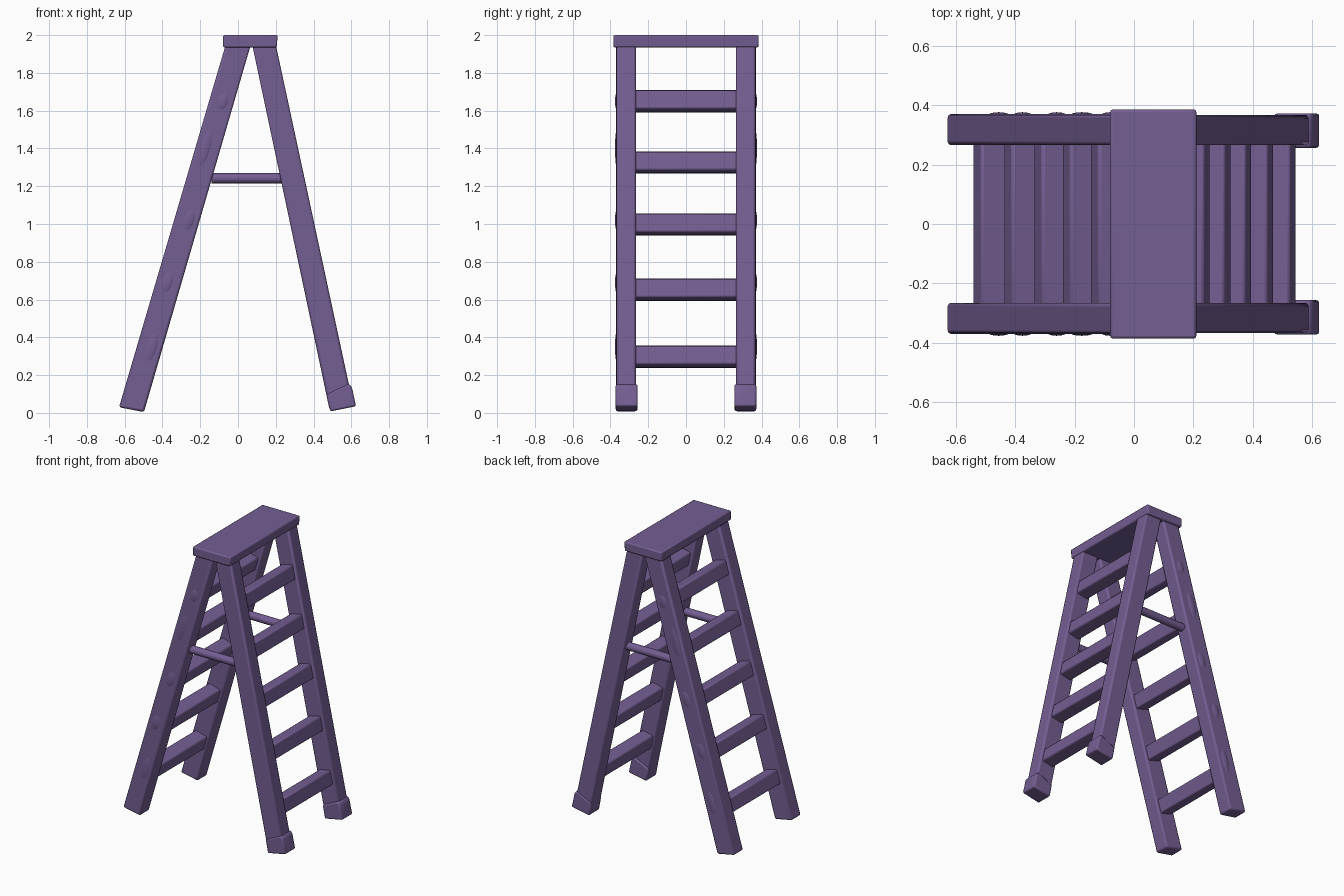
import bpy, bmesh, math
from mathutils import Vector

if "Cube" in bpy.data.objects:
    bpy.data.objects.remove(bpy.data.objects["Cube"])

purple = bpy.data.materials.new("dusty purple")
purple.diffuse_color = (0.175, 0.112, 0.29, 1)
purple.use_nodes = True
purple.node_tree.nodes["Principled BSDF"].inputs["Base Color"].default_value = purple.diffuse_color


def finish(ob, bevel=0.0, angle=40):
    ob.data.materials.append(purple)
    bpy.ops.object.select_all(action='DESELECT')
    ob.select_set(True)
    bpy.context.view_layer.objects.active = ob
    if bevel:
        m = ob.modifiers.new("soft edge", 'BEVEL')
        m.width = bevel
        m.segments = 2
    bpy.ops.object.shade_smooth_by_angle(angle=math.radians(angle))


def slab(name, profile, y0, y1, bevel):
    """Extrude an (x, z) outline from y0 to y1."""
    bm = bmesh.new()
    a = [bm.verts.new((x, y0, z)) for x, z in profile]
    b = [bm.verts.new((x, y1, z)) for x, z in profile]
    n = len(a)
    bm.faces.new(a)
    bm.faces.new(b[::-1])
    for i in range(n):
        bm.faces.new((a[i], b[i], b[(i + 1) % n], a[(i + 1) % n]))
    bmesh.ops.recalc_face_normals(bm, faces=bm.faces)
    me = bpy.data.meshes.new(name)
    bm.to_mesh(me)
    bm.free()
    ob = bpy.data.objects.new(name, me)
    bpy.context.collection.objects.link(ob)
    finish(ob, bevel)
    return ob


def tilted_box(cx, cz, w, h, axis):
    """Rectangle outline whose height follows the leg direction."""
    up = Vector(axis).normalized()
    side = Vector((up.y, -up.x))
    c = Vector((cx, cz))
    return [tuple(c + side * sx * w / 2 + up * sz * h / 2)
            for sx, sz in ((-1, -1), (1, -1), (1, 1), (-1, 1))]


# top step
slab("top_step", [(-0.08, 1.935), (0.205, 1.935), (0.21, 2.0), (-0.08, 2.0)],
     -0.385, 0.385, 0.008)

left_leg = [(-0.63, 0.03), (-0.498, 0.004), (0.068, 1.95), (-0.065, 1.95)]
right_leg = [(0.485, 0.015), (0.612, 0.035), (0.2, 1.95), (0.075, 1.95)]
# centre lines as (bottom x, bottom z, top x, top z)
left_mid = (-0.564, 0.017, 0.0, 1.95)
right_mid = (0.549, 0.025, 0.138, 1.95)
rung_heights = (0.297, 0.652, 0.997, 1.325, 1.65)

for tag, s in (("front", -1), ("back", 1)):
    # legs
    slab("left_leg_" + tag, left_leg, s * 0.265, s * 0.37, 0.012)
    slab("right_leg_" + tag, right_leg, s * 0.265, s * 0.367, 0.012)
    # thicker shoe on the right legs
    slab("right_foot_" + tag,
         [(0.488, 0.008), (0.625, 0.035), (0.602, 0.14), (0.585, 0.155), (0.47, 0.1)],
         s * 0.256, s * 0.372, 0.01)
    # spreader rod
    bpy.ops.mesh.primitive_cylinder_add(vertices=12, radius=0.027, depth=0.37,
                                        location=(0.045, s * 0.315, 1.242),
                                        rotation=(0, math.pi / 2, 0))
    rod = bpy.context.object
    rod.name = "spreader_rod_" + tag
    finish(rod)
    # worn lumps on the outside of the left legs
    for x, z, h in ((-0.08, 1.65, 0.05), (-0.175, 1.4, 0.11), (-0.26, 1.02, 0.06),
                    (-0.375, 0.69, 0.06), (-0.455, 0.35, 0.09)):
        bpy.ops.mesh.primitive_uv_sphere_add(segments=12, ring_count=8, radius=1,
                                             location=(x, s * 0.365, z),
                                             rotation=(0, 0.28, 0))
        lump = bpy.context.object
        lump.scale = (0.03, 0.011, h)
        lump.name = "leg_lump_" + tag
        finish(lump, angle=60)

# rungs on both ladders
for tag, (x0, z0, x1, z1), w in (("left", left_mid, 0.095), ("right", right_mid, 0.09)):
    for i, z in enumerate(rung_heights):
        x = x0 + (x1 - x0) * (z - z0) / (z1 - z0)
        slab(f"{tag}_rung_{i + 1}", tilted_box(x, z, w, 0.1, (x1 - x0, z1 - z0)),
             -0.29, 0.29, 0.01)
